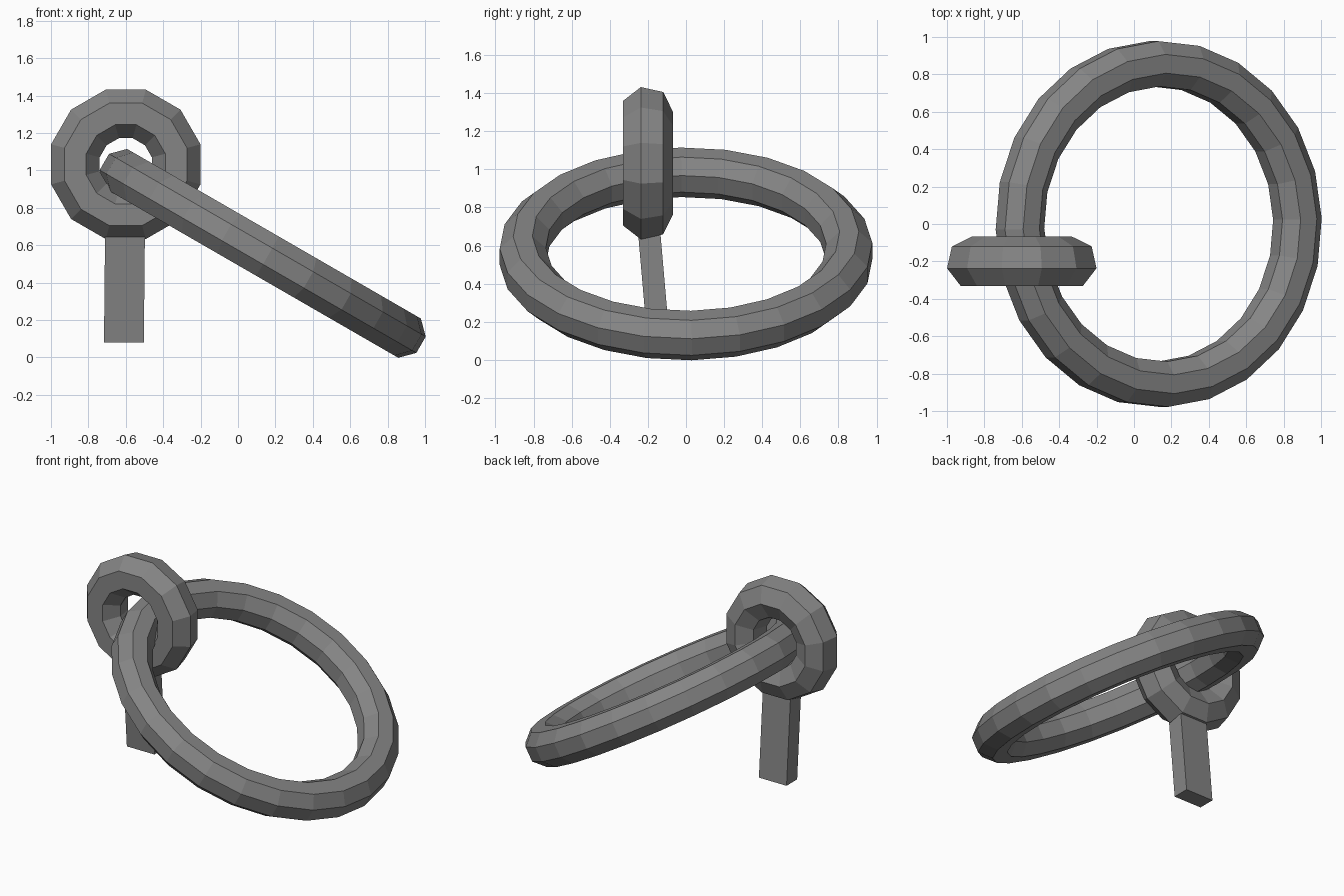
import bpy, bmesh
from math import cos, sin, pi, radians
from mathutils import Matrix, Vector

if "Cube" in bpy.data.objects:
    bpy.data.objects.remove(bpy.data.objects["Cube"])

# Dark iron
iron = bpy.data.materials.new("dark_iron")
iron.diffuse_color = (0.235, 0.235, 0.235, 1)
iron.use_nodes = True
iron.node_tree.nodes["Principled BSDF"].inputs["Base Color"].default_value = iron.diffuse_color


def make_object(name, bm, matrix=None):
    if matrix:
        bm.transform(matrix)
    bmesh.ops.recalc_face_normals(bm, faces=bm.faces)
    mesh = bpy.data.meshes.new(name)
    bm.to_mesh(mesh)
    bm.free()
    mesh.materials.append(iron)
    obj = bpy.data.objects.new(name, mesh)
    bpy.context.collection.objects.link(obj)
    return obj


def ring(name, major, minor, segs, sides, seg_phase, side_phase, matrix):
    """Faceted ring around local z."""
    bm = bmesh.new()
    rows = []
    for i in range(segs):
        a = radians(seg_phase) + 2 * pi * i / segs
        row = []
        for j in range(sides):
            b = radians(side_phase) + 2 * pi * j / sides
            r = major + minor * cos(b)
            row.append(bm.verts.new((r * cos(a), r * sin(a), minor * sin(b))))
        rows.append(row)
    for i in range(segs):
        p, q = rows[i], rows[(i + 1) % segs]
        for j in range(sides):
            k = (j + 1) % sides
            bm.faces.new((p[j], q[j], q[k], p[k]))
    return make_object(name, bm, matrix)


# Large tilted pull ring
ring("pull_ring", 0.857, 0.131, 24, 8, 1.8, 22.5,
     Matrix.Translation((0.132, 0, 0.556)) @ Matrix.Rotation(radians(30), 4, 'Y'))

# Small upright eye, its section pointing toward the back
ring("eye_loop", 0.279, 0.138, 12, 7, 15, 90,
     Matrix.Translation((-0.6, -0.206, 1.032)) @ Matrix.Rotation(radians(-90), 4, 'X'))

# Slightly leaning stem under the eye
bm = bmesh.new()
bmesh.ops.create_cube(bm, size=1)
for v in bm.verts:
    top = v.co.z > 0
    centre = Vector((-0.604, -0.195, 0.69) if top else (-0.61, -0.142, 0.08))
    v.co = centre + Vector((v.co.x * 0.213, v.co.y * 0.117, 0))
make_object("stem", bm)
